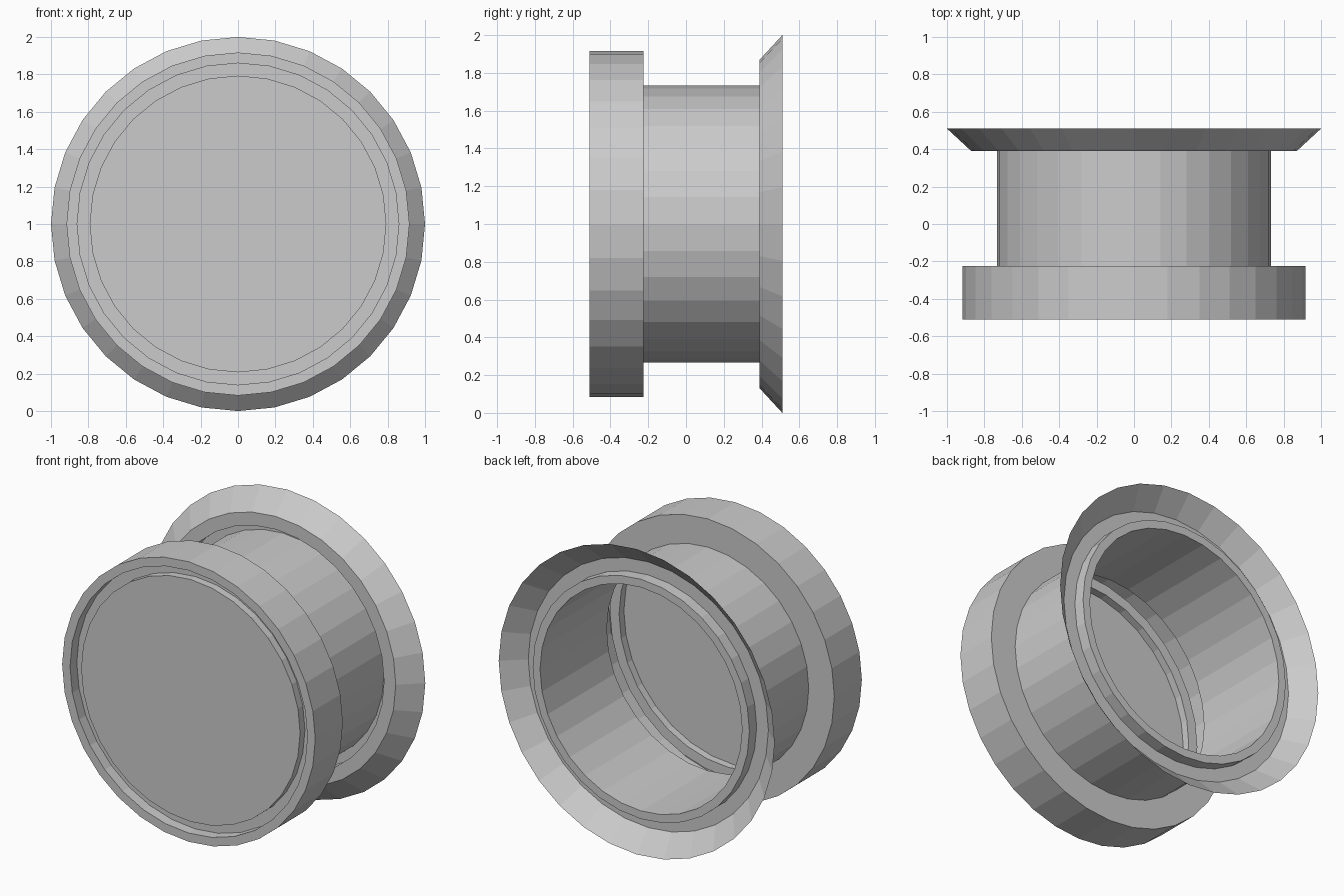
import bpy, bmesh, math

if "Cube" in bpy.data.objects:
    bpy.data.objects.remove(bpy.data.objects["Cube"])

SIDES = 32

# Sheet profile as (radius, y): recessed front cap, groove, front band,
# barrel, back lip, flange ring and flared edge
profile = [
    (0.793, -0.49), (0.793, -0.44), (0.86, -0.44), (0.86, -0.51),
    (0.917, -0.51), (0.917, -0.225), (0.732, -0.225), (0.732, 0.465),
    (0.785, 0.465), (0.785, 0.39), (0.87, 0.39), (1.0, 0.51),
]


def ring(bm, radius, y):
    step = 2 * math.pi / SIDES
    return [bm.verts.new((radius * math.cos(i * step), y,
                          1 + radius * math.sin(i * step)))
            for i in range(SIDES)]


bm = bmesh.new()
rings = [ring(bm, r, y) for r, y in profile]

# Front cap
bm.faces.new(rings[0])

# Walls between neighbouring rings
for a, b in zip(rings, rings[1:]):
    for i in range(SIDES):
        j = (i + 1) % SIDES
        bm.faces.new((a[i], b[i], b[j], a[j]))

bmesh.ops.recalc_face_normals(bm, faces=bm.faces)
# Make the cap face the front
bm.faces.ensure_lookup_table()
if bm.faces[0].normal.y > 0:
    bmesh.ops.reverse_faces(bm, faces=bm.faces)

mesh = bpy.data.meshes.new("wheel_rim")
bm.to_mesh(mesh)
bm.free()
bpy.context.collection.objects.link(bpy.data.objects.new("wheel_rim", mesh))
